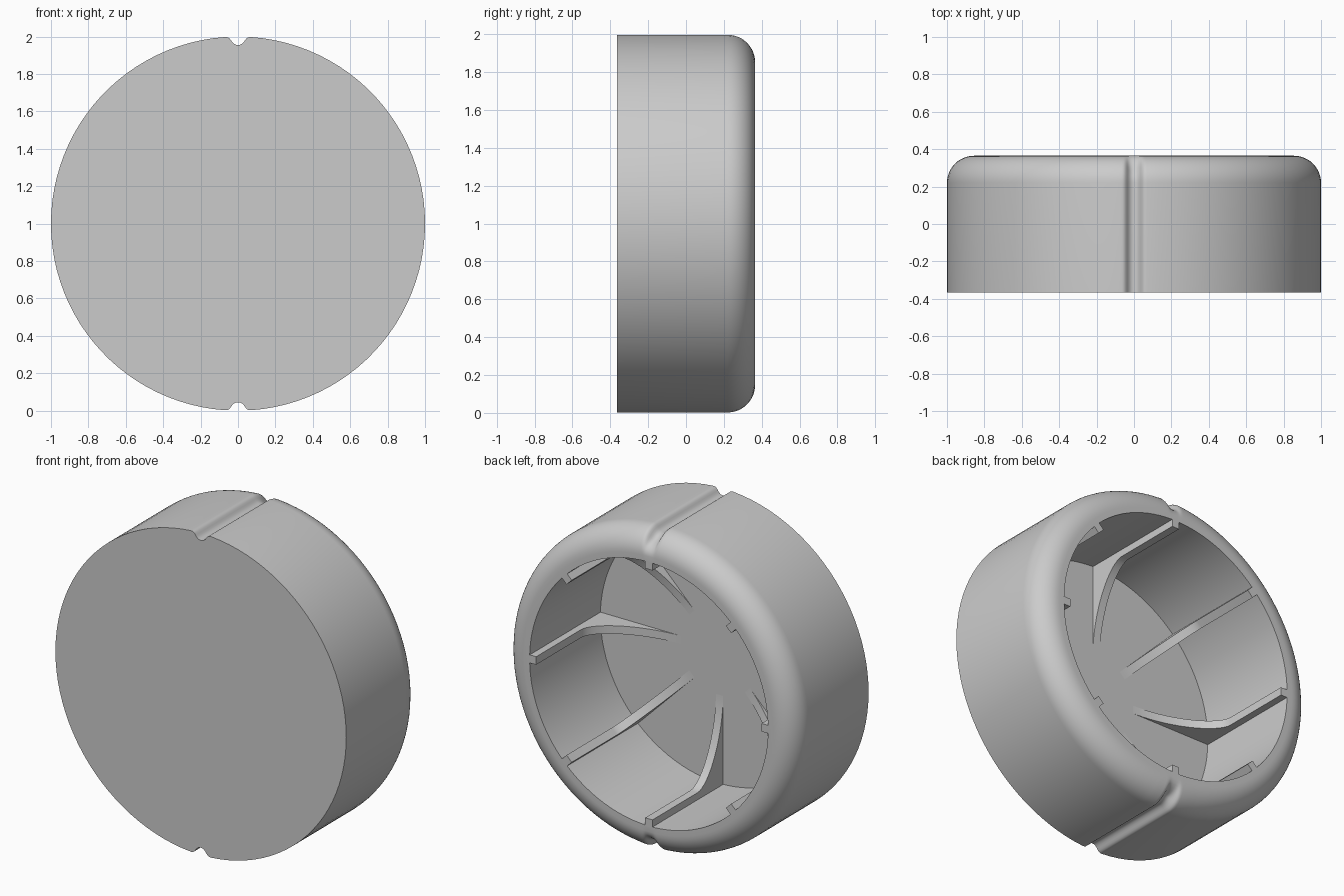
import bpy, bmesh, math

if "Cube" in bpy.data.objects:
    bpy.data.objects.remove(bpy.data.objects["Cube"], do_unlink=True)

FRONT, BACK, FLOOR = -0.365, 0.365, -0.33
OUTER, INNER, FILLET = 1.0, 0.82, 0.145

grey = bpy.data.materials.new("light_grey")
grey.diffuse_color = (0.6, 0.6, 0.6, 1)
grey.use_nodes = True
grey.node_tree.nodes["Principled BSDF"].inputs["Base Color"].default_value = (0.6, 0.6, 0.6, 1)


def finish(bm, name):
    bmesh.ops.recalc_face_normals(bm, faces=bm.faces)
    mesh = bpy.data.meshes.new(name)
    bm.to_mesh(mesh)
    bm.free()
    obj = bpy.data.objects.new(name, mesh)
    bpy.context.collection.objects.link(obj)
    mesh.materials.append(grey)
    bpy.ops.object.select_all(action='DESELECT')
    obj.select_set(True)
    bpy.context.view_layer.objects.active = obj
    bpy.ops.object.shade_smooth_by_angle(angle=math.radians(35))
    return obj


def polar(r, y, angle):
    return (r * math.cos(angle), y, 1 + r * math.sin(angle))


# Angular columns: even spacing, plus the rounded groove at top and bottom
groove = [(0, .045), (.01, .044), (.02, .04), (.03, .031), (.037, .021),
          (.044, .011), (.052, .004), (.06, .001), (.07, 0)]
columns = []
for centre in (math.pi / 2, 3 * math.pi / 2):
    for offset, depth in groove:
        for side in ((1, -1) if offset else (1,)):
            columns.append((centre + side * offset, depth))
    steps = 48
    for i in range(1, steps):
        columns.append((centre + 0.07 + (math.pi - 0.14) * i / steps, 0))
columns.sort()

# Cup section: (radius, y, normal_r, normal_y, groove strength)
section = [(OUTER, FRONT, 1, 0, 1)]
for i in range(13):
    t = i / 12
    a = t * math.pi / 2
    fade = max(0, (t - 0.4) / 0.6)
    section.append((OUTER - FILLET + FILLET * math.cos(a), BACK - FILLET + FILLET * math.sin(a),
                    math.cos(a), math.sin(a), 1 - fade * fade * (3 - 2 * fade)))
section += [(INNER, BACK, 0, 1, 0), (INNER, FLOOR, 0, 1, 0)]

# Cup shell with closed front and open back
bm = bmesh.new()
rings = []
for r, y, nr, ny, strength in section:
    rings.append([bm.verts.new(polar(r - nr * d * strength, y - ny * d * strength, a))
                  for a, d in columns])
count = len(columns)
for lower, upper in zip(rings, rings[1:]):
    for i in range(count):
        j = (i + 1) % count
        bm.faces.new((lower[i], lower[j], upper[j], upper[i]))
bm.faces.new(rings[0])
bm.faces.new(rings[-1])
finish(bm, "cup_shell")

# Rib outline: shallow along the wall, sweeping down to a point on the floor
RIB_R, TIP_R, BEND_Y, HALF = 0.775, 0.27, -0.08, 0.025
outline = [(INNER + 0.006, BACK), (RIB_R, BACK)]
for i in range(17):
    a = i / 16 * math.pi / 2
    power = 2 / 1.75
    outline.append((TIP_R + (RIB_R - TIP_R) * math.cos(a) ** power if i < 16 else TIP_R,
                    BEND_Y + (FLOOR - BEND_Y) * math.sin(a) ** power))
outline += [(TIP_R, FLOOR - 0.005), (INNER + 0.006, FLOOR - 0.005)]

# Eight ribs around the inside
for k in range(8):
    angle = k * math.pi / 4
    ca, sa = math.cos(angle), math.sin(angle)
    bm = bmesh.new()
    sides = [[bm.verts.new((r * ca - s * sa, y, 1 + r * sa + s * ca)) for r, y in outline]
             for s in (-HALF, HALF)]
    for side in sides:
        bm.faces.new(side)
    n = len(outline)
    for i in range(n):
        j = (i + 1) % n
        bm.faces.new((sides[0][i], sides[0][j], sides[1][j], sides[1][i]))
    finish(bm, f"inner_rib_{k + 1}")
